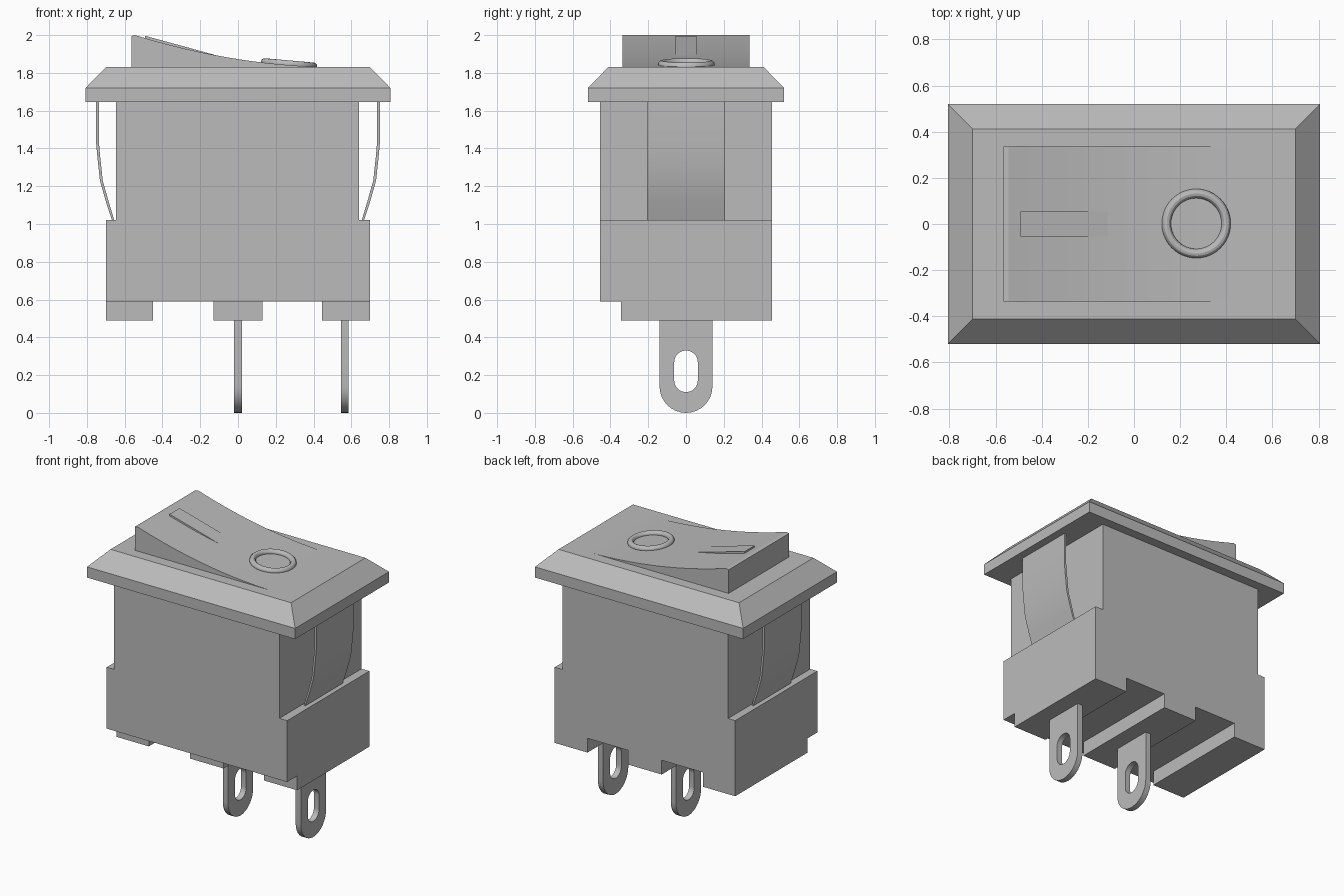
import bpy, bmesh, math
from mathutils import Vector

cube = bpy.data.objects.get("Cube")
if cube:
    bpy.data.objects.remove(cube, do_unlink=True)

GREY = (0.5, 0.5, 0.5, 1)
grey = bpy.data.materials.new("plain grey")
grey.use_nodes = True
grey.diffuse_color = GREY
grey.node_tree.nodes["Principled BSDF"].inputs["Base Color"].default_value = GREY


def finish(name, bm):
    bmesh.ops.recalc_face_normals(bm, faces=bm.faces)
    mesh = bpy.data.meshes.new(name)
    bm.to_mesh(mesh)
    bm.free()
    mesh.materials.append(grey)
    mesh.shade_smooth()
    mesh.set_sharp_from_angle(angle=math.radians(30))
    obj = bpy.data.objects.new(name, mesh)
    bpy.context.collection.objects.link(obj)
    return obj


def loft(name, rings, capped=True, closed=False):
    """Skin equal-length rings of points."""
    bm = bmesh.new()
    loops = [[bm.verts.new(p) for p in ring] for ring in rings]
    n = len(loops[0])
    pairs = list(zip(loops, loops[1:]))
    if closed:
        pairs.append((loops[-1], loops[0]))
    for a, b in pairs:
        for i in range(n):
            j = (i + 1) % n
            bm.faces.new((a[i], a[j], b[j], b[i]))
    if capped:
        bm.faces.new(loops[0])
        bm.faces.new(loops[-1])
    return finish(name, bm)


def prism(name, profile, y0, y1):
    """Extrude an x-z profile along y."""
    return loft(name, [[(x, y, z) for x, z in profile] for y in (y0, y1)])


def box(name, x0, x1, y0, y1, z0, z1):
    return prism(name, [(x0, z0), (x1, z0), (x1, z1), (x0, z1)], y0, y1)


def rect(hx, hy, z):
    return [(-hx, -hy, z), (hx, -hy, z), (hx, hy, z), (-hx, hy, z)]


# Housing with stepped sides
prism("housing", [(-.7, .59), (.7, .59), (.7, 1.02), (.64, 1.02), (.64, 1.645),
                  (-.645, 1.645), (-.645, 1.02), (-.7, 1.02)], -.455, .455)

# Feet under the housing
for side, x0, x1 in (("right", -.7, -.45), ("middle", -.13, .13), ("left", .445, .7)):
    box(side + "_foot", x0, x1, -.345, .455, .49, .59)

# Bevelled bezel
loft("bezel", [rect(.807, .52, 1.645), rect(.807, .52, 1.72), rect(.7, .412, 1.83)])

# Sprung side clips
path = [(.752, 1.645), (.752, 1.44), (.745, 1.36), (.731, 1.23), (.7, 1.12), (.667, 1.02)]
for name, s in (("left_clip", 1), ("right_clip", -1)):
    outer = [(s * x, z) for x, z in path]
    inner = [(s * (x - .015), z) for x, z in path[:-1]] + [(s * .655, 1.02)]
    prism(name, outer + inner[::-1], -.207, .207)

# Rocker with a concave top sampled along a smooth curve
start, control, end = Vector((-.545, 2.0)), Vector((-.03, 1.84)), Vector((.49, 1.83))
steps = 20
top = []
for i in range(steps + 1):
    t = i / steps
    top.append(tuple(start * (1 - t) ** 2 + control * 2 * t * (1 - t) + end * t * t))
prism("rocker", [(.49, 1.82), (-.565, 1.82), (-.565, 1.995)] + top, -.335, .335)

# Raised bar mark
prism("bar_mark", [(-.492, 1.97), (-.492, 1.996), (-.3, 1.944), (-.072, 1.881), (-.072, 1.86)],
      -.055, .055)

# Raised ring mark, tilted to follow the rocker
ring_r, tube_r, segs, sides = .13, .02, 48, 12
rings = []
for i in range(segs):
    a = math.tau * i / segs
    ring = []
    for k in range(sides):
        b = math.tau * k / sides
        r = ring_r + tube_r * math.cos(b)
        ring.append((r * math.cos(a), r * math.sin(a), tube_r * math.sin(b)))
    rings.append(ring)
mark = loft("ring_mark", rings, capped=False, closed=True)
mark.location = (.27, .002, 1.846)
mark.rotation_euler.y = math.radians(5)

# Slotted terminals with rounded ends
arc = 16
angles = [math.pi + math.pi * i / arc for i in range(arc + 1)]
edge = [(.14 * math.cos(a), .14 + .14 * math.sin(a)) for a in angles]
edge += [(.14 - .28 * i / arc, .49) for i in range(arc + 1)]
slot = [(.0625 * math.cos(a), .1725 + .0625 * math.sin(a)) for a in angles]
slot += [(-.0625 * math.cos(a), .2675 - .0625 * math.sin(a)) for a in angles]
for name, cx in (("middle_terminal", 0), ("left_terminal", .565)):
    loft(name, [[(cx + dx, y, z) for y, z in loop]
                for loop, dx in ((edge, -.02), (edge, .02), (slot, .02), (slot, -.02))],
         capped=False, closed=True)
